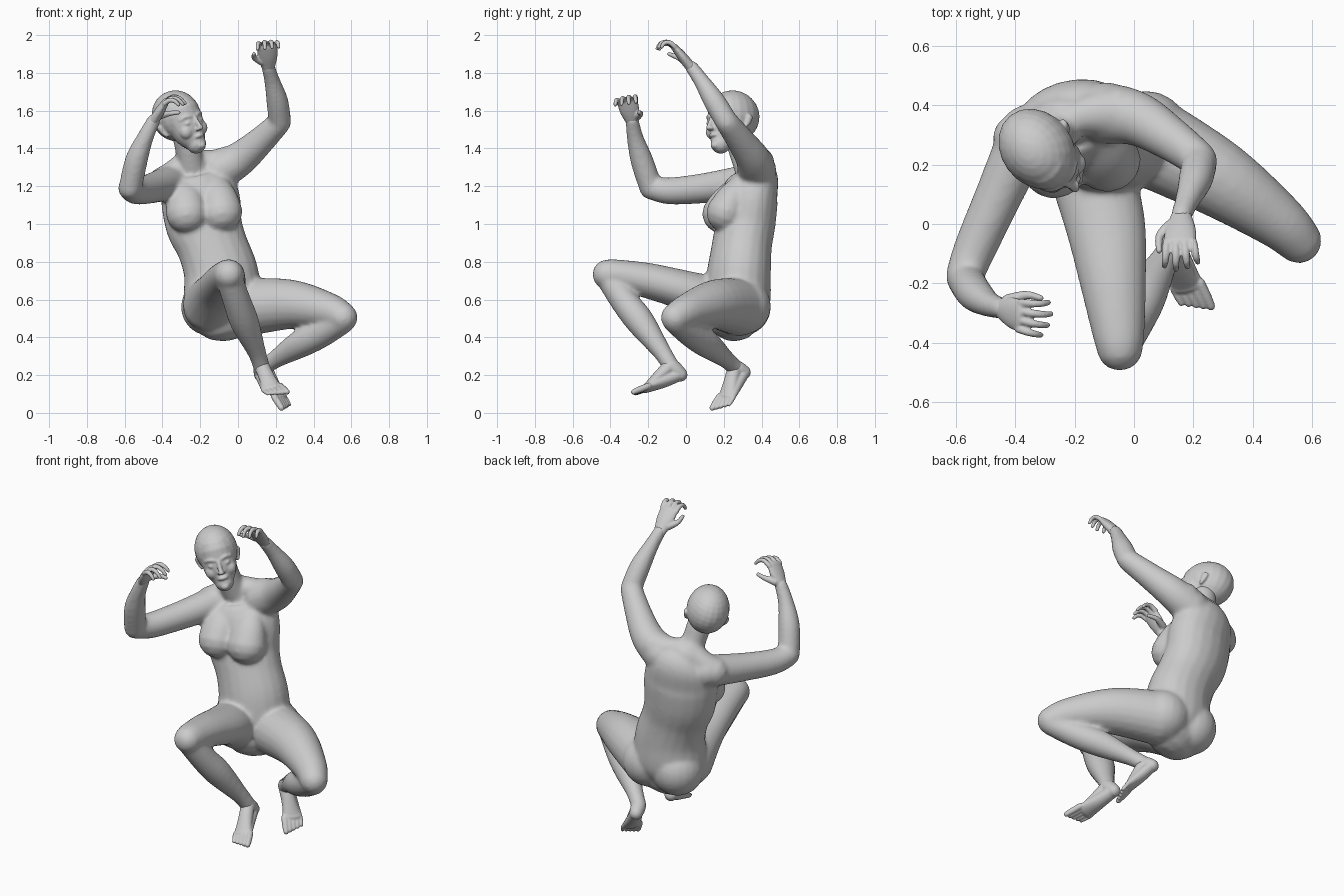
import bpy, bmesh, math
from mathutils import Vector, Matrix

if "Cube" in bpy.data.objects:
    bpy.data.objects.remove(bpy.data.objects["Cube"], do_unlink=True)

skin = bpy.data.materials.new("plain grey")
skin.use_nodes = True
GREY = (0.6, 0.6, 0.6, 1)
skin.diffuse_color = GREY
skin.node_tree.nodes["Principled BSDF"].inputs["Base Color"].default_value = GREY


def ball(bm, centre, radii, frame=Matrix()):
    """Ellipsoid with its radii along the axes of frame."""
    m = frame @ Matrix.Translation(centre) @ Matrix.Diagonal((*radii, 1))
    bmesh.ops.create_uvsphere(bm, u_segments=20, v_segments=14, radius=1, matrix=m)


def catmull(a, b, c, d, t):
    return 0.5 * (2 * b + (c - a) * t + (2 * a - 5 * b + 4 * c - d) * t * t
                  + (3 * b - a - 3 * c + d) * t ** 3)


def loft(bm, stations, side=(1, 0, 0), frame=Matrix(), steps=5, sides=20):
    """Closed tube through (x, y, z, half width[, half depth]) stations, round ends."""
    st = [Vector((*s, s[3])) if len(s) == 4 else Vector(s) for s in stations]
    st = [st[0], *st, st[-1]]
    path = [catmull(*st[i:i + 4], k / steps) for i in range(len(st) - 3) for k in range(steps)]
    path.append(st[-1])
    pos = [Vector(p[:3]) for p in path]
    dome = [(math.sin(a), math.cos(a)) for a in (1.3, 0.9, 0.45)]
    rings = []
    for i, p in enumerate(path):
        tan = (pos[min(i + 1, len(pos) - 1)] - pos[max(i - 1, 0)]).normalized()
        u = Vector(side)
        u = (u - tan * u.dot(tan)).normalized()
        v = tan.cross(u)
        caps = [(0, 1)]
        if i == 0:
            caps = [(-s, c) for s, c in dome] + caps
        if i == len(path) - 1:
            caps = caps + dome[::-1]
        for shift, size in caps:
            c = pos[i] + tan * shift * min(p[3], p[4])
            ring = []
            for k in range(sides):
                a = k * math.tau / sides
                rim = u * p[3] * math.cos(a) + v * p[4] * math.sin(a)
                ring.append(bm.verts.new(frame @ (c + rim * size)))
            rings.append(ring)
    for r, q in zip(rings, rings[1:]):
        for k in range(sides):
            n = (k + 1) % sides
            bm.faces.new((r[k], r[n], q[n], q[k]))
    bm.faces.new(rings[0][::-1])
    bm.faces.new(rings[-1])


def finish(name, bm, voxel, smooth):
    """Fuse the overlapping volumes into one smooth skin."""
    bmesh.ops.recalc_face_normals(bm, faces=bm.faces)
    me = bpy.data.meshes.new(name)
    bm.to_mesh(me)
    bm.free()
    me.materials.append(skin)
    ob = bpy.data.objects.new(name, me)
    bpy.context.collection.objects.link(ob)
    fuse = ob.modifiers.new("fuse", "REMESH")
    fuse.mode, fuse.voxel_size, fuse.use_smooth_shade = "VOXEL", voxel, True
    soft = ob.modifiers.new("soften", "SMOOTH")
    soft.factor, soft.iterations = 0.5, smooth


# torso and neck
bm = bmesh.new()
loft(bm, [(-.065, .26, .53, .195, .15), (-.08, .27, .6, .21, .175),
          (-.09, .28, .74, .2, .168), (-.135, .295, .88, .19, .157), (-.18, .315, 1.0, .207, .155),
          (-.2, .333, 1.14, .213, .15), (-.225, .365, 1.24, .185, .118), (-.245, .35, 1.3, .11, .085)],
     side=(.95, .25, .1))
loft(bm, [(-.245, .345, 1.28, .085), (-.26, .3, 1.37, .069), (-.28, .27, 1.47, .069)])
# buttocks
ball(bm, (-.155, .3, .56), (.147, .15, .15))
ball(bm, (.04, .3, .565), (.15, .15, .15))
# bust, sloping down from the collarbones
loft(bm, [(-.3, .29, 1.22, .07, .05), (-.28, .225, 1.13, .1, .085), (-.27, .19, 1.055, .112, .105)])
loft(bm, [(-.14, .32, 1.24, .07, .05), (-.105, .25, 1.14, .1, .085), (-.09, .212, 1.06, .115, .105)])
# shoulders
loft(bm, [(-.27, .34, 1.35, .05), (-.34, .32, 1.27, .07), (-.39, .29, 1.22, .087)], side=(0, 1, 0))
loft(bm, [(-.24, .345, 1.35, .05), (-.14, .37, 1.32, .075), (-.05, .375, 1.32, .095)], side=(0, 1, 0))
# right arm
loft(bm, [(-.36, .31, 1.22, .093), (-.455, .1, 1.19, .08), (-.535, -.08, 1.175, .072),
          (-.572, -.175, 1.19, .064)], side=(0, 0, 1))
loft(bm, [(-.57, -.185, 1.19, .062), (-.537, -.235, 1.34, .06), (-.49, -.27, 1.46, .044),
          (-.445, -.285, 1.55, .036)])
# left arm
loft(bm, [(-.1, .375, 1.28, .105), (.01, .355, 1.345, .092), (.12, .29, 1.44, .075),
          (.217, .22, 1.535, .062)], side=(0, 1, 0))
loft(bm, [(.222, .215, 1.54, .06), (.208, .15, 1.65, .058), (.18, .08, 1.76, .042),
          (.16, .03, 1.83, .036)])
# right leg
loft(bm, [(-.15, .2, .57, .145), (-.097, 0, .645, .136, .108), (-.07, -.2, .7, .112, .094),
          (-.053, -.36, .73, .09, .082), (-.048, -.416, .733, .08)])
loft(bm, [(-.05, -.41, .72, .07), (-.005, -.325, .59, .074), (.035, -.24, .48, .076),
          (.1, -.125, .32, .049), (.125, -.075, .24, .045)])
# left leg
loft(bm, [(.04, .285, .56, .155), (.28, .155, .575, .131), (.48, .015, .54, .096),
          (.555, -.055, .505, .079)], side=(0, 0, 1))
loft(bm, [(.555, -.055, .49, .07), (.44, .03, .42, .075), (.33, .11, .365, .074),
          (.2, .21, .285, .048), (.14, .26, .24, .044)], side=(0, 0, 1))
finish("body", bm, .011, 9)

# head, turned and tilted: local x is its left, y its back, z its crown
up = Vector((-.27, -.06, .96)).normalized()
fwd = Vector((.62, -.76, 0))
fwd = (fwd - up * up.dot(fwd)).normalized()
turn = Matrix((up.cross(fwd), -fwd, up)).transposed().to_4x4()
head = Matrix.Translation((-.313, .245, 1.55)) @ turn
bm = bmesh.new()
# skull, face, nose, lips, chin
ball(bm, (0, .012, .025), (.12, .146, .136), head)
loft(bm, [(0, -.03, .04, .1, .106), (0, -.05, -.03, .097, .094), (0, -.065, -.09, .086, .081),
          (0, -.088, -.14, .054, .055)], frame=head)
loft(bm, [(0, -.136, .0, .011), (0, -.154, -.04, .012), (0, -.164, -.062, .015, .013)], frame=head)
loft(bm, [(-.02, -.138, -.102, .009), (0, -.146, -.1, .011), (.02, -.138, -.102, .009)],
     side=(0, 0, 1), frame=head)
ball(bm, (0, -.128, -.155), (.026, .022, .02), head)
# brows, eyes, cheeks, nostrils and ears
for s in (-1, 1):
    loft(bm, [(s * .02, -.134, .008, .009), (s * .045, -.126, .014, .01),
              (s * .072, -.104, .006, .009)], side=(0, 0, 1), frame=head)
    ball(bm, (s * .042, -.121, -.022), (.021, .018, .012), head)
    ball(bm, (s * .05, -.098, -.065), (.038, .036, .04), head)
    ball(bm, (s * .011, -.152, -.066), (.011, .012, .009), head)
    loft(bm, [(s * .104, .005, -.06, .009), (s * .113, .018, -.035, .011, .016),
              (s * .122, .026, -.008, .009, .018)], frame=head)
finish("head", bm, .006, 6)


def hand(name, wrist, knuckle, side, bends, thumb):
    """Palm, four bent fingers and a thumb; side points towards the thumb."""
    bm = bmesh.new()
    w, k, side = Vector(wrist), Vector(knuckle), Vector(side).normalized()
    loft(bm, [(*w, .034, .028), (*w.lerp(k, .55), .052, .026), (*k, .055, .019)], side=side)
    for i, size in enumerate((.95, 1.08, 1, .8)):
        off = side * (.045 - .03 * i)
        p = k + off
        pts = [(*p, .014)]
        for b, r in zip(bends, (.0135, .012, .01)):
            p = p + (Vector(b) + off * .1) * size
            pts.append((*p, r))
        loft(bm, pts, side=side, sides=10, steps=3)
    loft(bm, [(*t, r) for t, r in zip(thumb, (.022, .015, .011))], side=side, sides=10)
    finish(name, bm, .005, 3)


hand("right_hand", (-.45, -.283, 1.54), (-.385, -.31, 1.645), (.1, 1, .15),
     ((.035, -.007, .022), (.035, -.005, -.006), (.025, 0, -.024)),
     ((-.425, -.258, 1.57), (-.365, -.24, 1.585), (-.315, -.25, 1.59)))
hand("left_hand", (.16, .03, 1.825), (.155, -.06, 1.935), (-1, 0, -.1),
     ((.002, -.032, .025), (.002, -.035, -.002), (.002, -.018, -.026)),
     ((.125, -.005, 1.86), (.087, -.04, 1.88), (.085, -.09, 1.9)))


def foot(name, ankle, heel, sole, tip, up, inner):
    """Heel, instep and five toes; inner is the sign of the big toe's side."""
    bm = bmesh.new()
    a, h, b, t = (Vector(p) for p in (ankle, heel, sole, tip))
    f = (t - h).normalized()
    side = f.cross(Vector(up)).normalized() * inner
    loft(bm, [(*a, .042), (*a.lerp(h, .5), .042), (*h, .038)], side=side)
    loft(bm, [(*h, .036, .032), (*h.lerp(b, .5), .045, .034), (*b, .058, .024)], side=side)
    loft(bm, [(*a, .04), (*a.lerp(b, .5), .042, .033), (*b, .052, .022)], side=side)
    for i in range(5):
        off = side * (.047 - .0235 * i)
        r = .018 - .0015 * i
        base, end = b + off, t + off - f * .009 * i
        loft(bm, [(*base, r), (*base.lerp(end, .6), r), (*end, r * .85)],
             side=side, sides=10, steps=3)
    finish(name, bm, .005, 3)


foot("right_foot", (.125, -.08, .25), (.122, -.03, .203), (.178, -.21, .131), (.215, -.288, .1),
     (-.1, -.2, .6), -1)
foot("left_foot", (.14, .26, .24), (.125, .305, .215), (.22, .215, .085), (.26, .175, .022),
     (.42, -.32, .25), 1)
